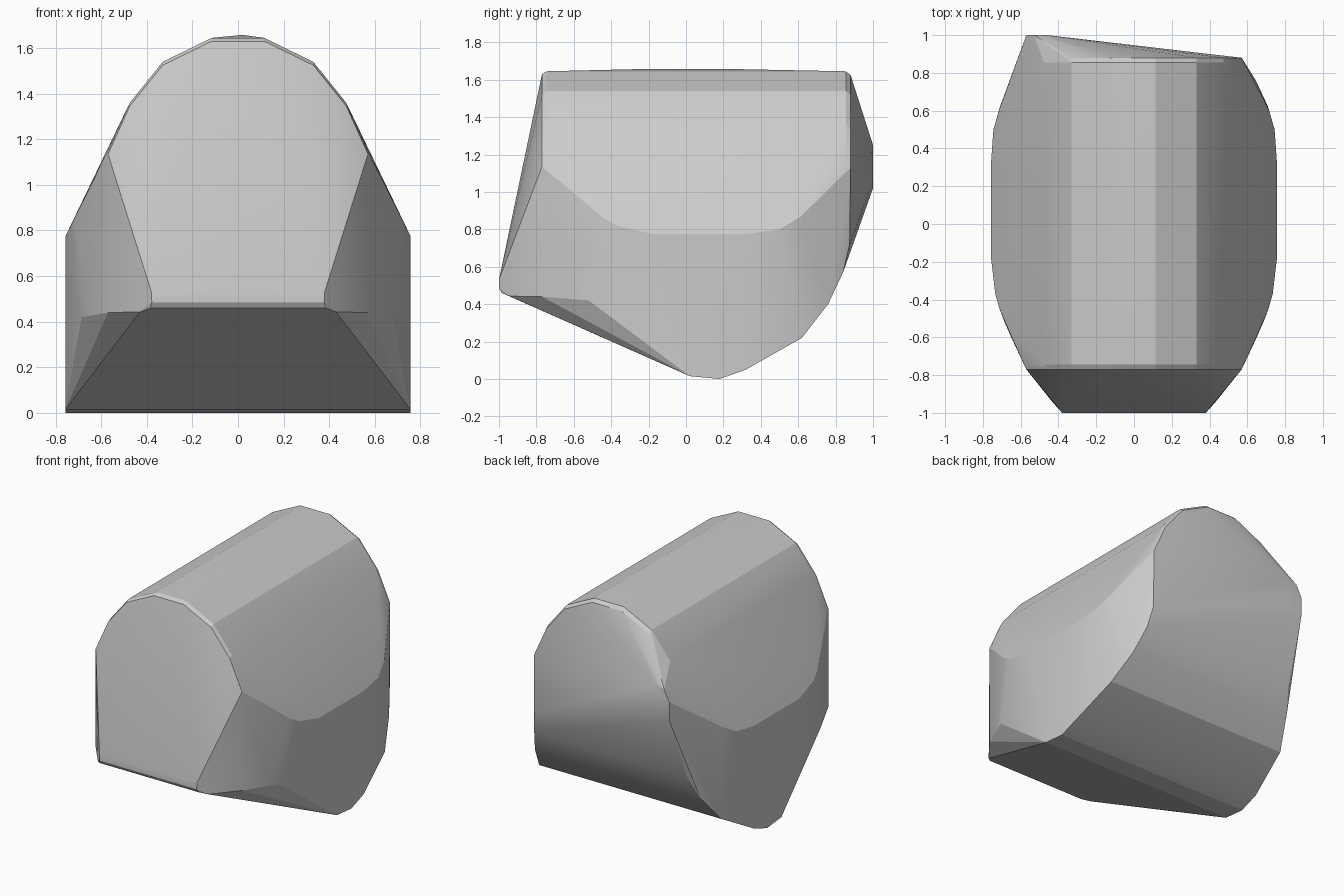
import bpy, bmesh, math

if "Cube" in bpy.data.objects:
    bpy.data.objects.remove(bpy.data.objects["Cube"])

points = []


def both(x, y, z):
    """Add a point and its mirror image across x = 0."""
    points.extend([(x, y, z), (-x, y, z)])


# arched roof, with a small softened edge at each end
arch = [(0.115, 1.645), (0.33, 1.54), (0.475, 1.36), (0.57, 1.15)]
for x, z in arch:
    both(x, -0.77, z - 0.015)
    both(x, -0.745, z)
    both(x, 0.855, z)
    both(x, 0.88, z - 0.02)
points.extend([(0.02, -0.2, 1.658), (0.02, 0.2, 1.658)])

# rim where the sloping flanks meet the upright walls
for y, z in [(-0.6, 0.995), (-0.45, 0.865), (-0.37, 0.82), (-0.18, 0.775),
             (0.32, 0.775), (0.5, 0.80), (0.61, 0.865)]:
    both(0.757 - max(0, z - 0.775) * 0.5, y, z)

# curved underside: half width, y, z
for x, y, z in [(0.757, 0.02, 0.015), (0.757, 0.18, 0.0), (0.757, 0.32, 0.05),
                (0.71, 0.62, 0.22), (0.645, 0.76, 0.40), (0.595, 0.84, 0.57),
                (0.57, 0.875, 0.72)]:
    both(x, y, z)

# rounded front lip and the lower front corners
for x, y, z in [(0.38, -1.0, 0.53), (0.378, -1.0, 0.485), (0.385, -0.985, 0.46),
                (0.43, -0.945, 0.443), (0.57, -0.77, 0.44),
                (0.65, -0.6, 0.44), (0.685, -0.52, 0.42)]:
    both(x, y, z)

# single raised point at the back left
points.extend([(-0.46, 1.0, 1.25), (-0.53, 1.0, 1.23), (-0.57, 1.0, 1.15),
               (-0.57, 1.0, 1.02), (-0.46, 1.0, 1.06)])

# wrap everything in one faceted shell
bm = bmesh.new()
for p in points:
    bm.verts.new(p)
hull = bmesh.ops.convex_hull(bm, input=bm.verts)
loose = {g for g in hull["geom_interior"] + hull["geom_unused"]
         if isinstance(g, bmesh.types.BMVert)}
bmesh.ops.delete(bm, geom=list(loose), context='VERTS')
bmesh.ops.dissolve_limit(bm, angle_limit=math.radians(1),
                         verts=bm.verts, edges=bm.edges)
bmesh.ops.recalc_face_normals(bm, faces=bm.faces)

mesh = bpy.data.meshes.new("faceted_shell")
bm.to_mesh(mesh)
bm.free()
shell = bpy.data.objects.new("faceted_shell", mesh)
bpy.context.collection.objects.link(shell)
bpy.context.view_layer.objects.active = shell
shell.select_set(True)
bpy.ops.object.shade_smooth_by_angle(angle=math.radians(14))
